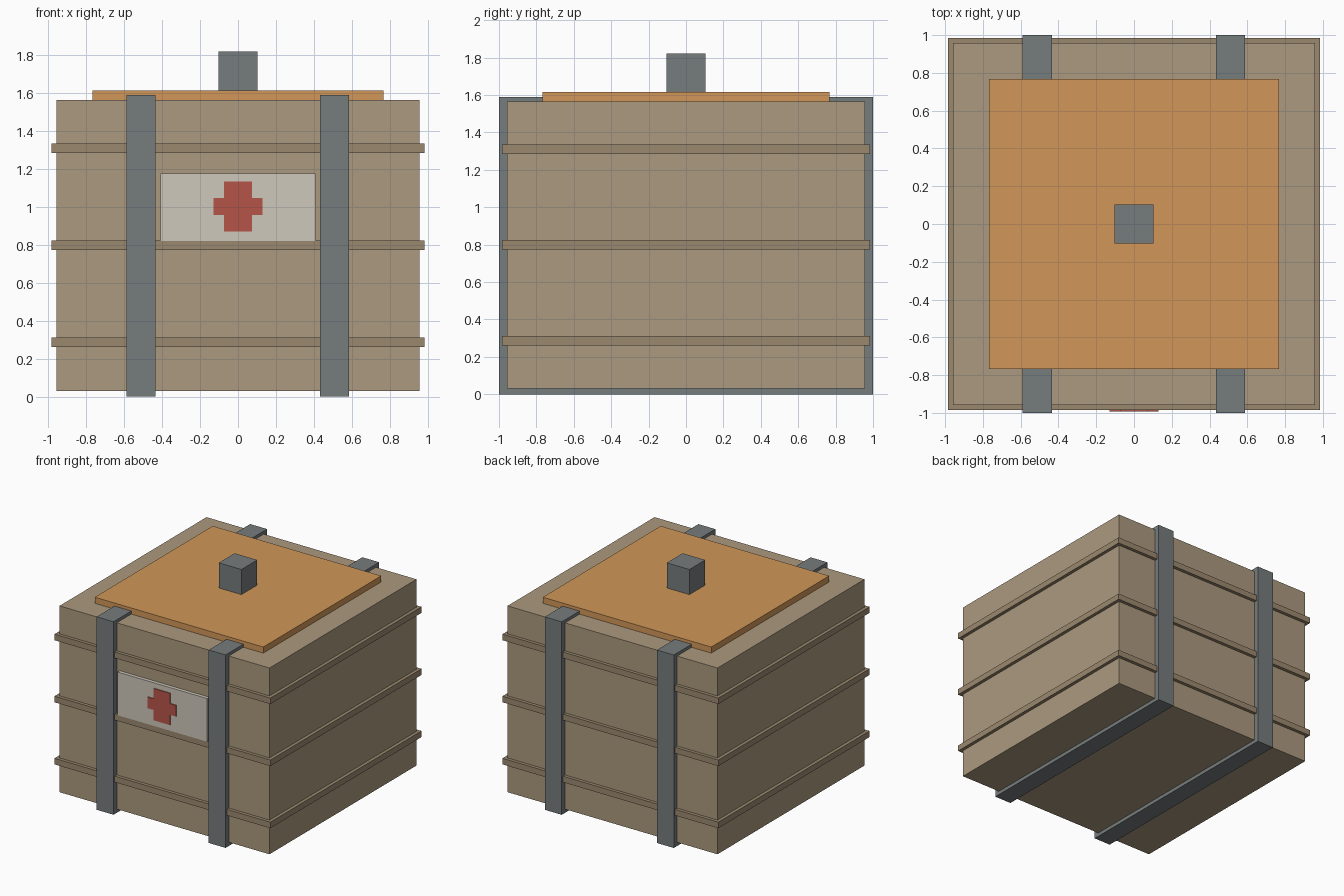
import bpy
import bmesh
from mathutils import Vector

if "Cube" in bpy.data.objects:
    bpy.data.objects.remove(bpy.data.objects["Cube"])


def material(name, color):
    m = bpy.data.materials.new(name)
    m.diffuse_color = (*color, 1)
    m.use_nodes = True
    m.node_tree.nodes["Principled BSDF"].inputs["Base Color"].default_value = m.diffuse_color
    return m


WOOD = material("wood", (0.41, 0.32, 0.21))
RIB = material("rib_wood", (0.33, 0.25, 0.16))
STEEL = material("steel", (0.18, 0.20, 0.205))
ORANGE = material("orange_lid", (0.64, 0.31, 0.10))
PAPER = material("label_grey", (0.62, 0.58, 0.50))
RED = material("red", (0.47, 0.09, 0.065))


def finish(name, bm, mat):
    bmesh.ops.recalc_face_normals(bm, faces=bm.faces)
    mesh = bpy.data.meshes.new(name)
    bm.to_mesh(mesh)
    bm.free()
    mesh.materials.append(mat)
    ob = bpy.data.objects.new(name, mesh)
    bpy.context.collection.objects.link(ob)
    return ob


def box(name, lo, hi, mat):
    lo, hi = Vector(lo), Vector(hi)
    bm = bmesh.new()
    bmesh.ops.create_cube(bm, size=1)
    for v in bm.verts:
        v.co = (lo + hi) / 2 + v.co * (hi - lo)
    return finish(name, bm, mat)


def prism(name, outline, place, w0, w1, mat):
    """Extrude a 2D outline from w0 to w1; place maps (u, v, w) to xyz."""
    bm = bmesh.new()
    face = bm.faces.new([bm.verts.new(place(u, v, w0)) for u, v in outline])
    out = bmesh.ops.extrude_face_region(bm, geom=[face])["geom"]
    shift = Vector(place(0, 0, w1)) - Vector(place(0, 0, w0))
    bmesh.ops.translate(bm, vec=shift,
                        verts=[g for g in out if isinstance(g, bmesh.types.BMVert)])
    return finish(name, bm, mat)


def band(name, lo, hi, thick, place, w0, w1, mat):
    """Closed rectangular hoop between two planes."""
    bm = bmesh.new()
    loops = []
    for inset, w in ((0, w0), (0, w1), (thick, w1), (thick, w0)):
        a, b, c, d = lo[0] + inset, lo[1] + inset, hi[0] - inset, hi[1] - inset
        loops.append([bm.verts.new(place(u, v, w))
                      for u, v in ((a, b), (c, b), (c, d), (a, d))])
    for i in range(4):
        p, q = loops[i], loops[(i + 1) % 4]
        for j in range(4):
            k = (j + 1) % 4
            bm.faces.new((p[j], p[k], q[k], q[j]))
    return finish(name, bm, mat)


# Crate body, lid and handle block
box("crate_body", (-0.957, -0.957, 0.03), (0.957, 0.957, 1.565), WOOD)
box("lid_panel", (-0.768, -0.768, 1.565), (0.768, 0.768, 1.615), ORANGE)
box("lid_handle", (-0.103, -0.103, 1.615), (0.103, 0.103, 1.822), STEEL)

# Horizontal ribs around the body
for i, z in enumerate((0.287, 0.799, 1.31)):
    band(f"rib_{i + 1}", (-0.984, -0.984), (0.984, 0.984), 0.03,
         lambda u, v, w: (u, v, w), z - 0.025, z + 0.025, RIB)

# Vertical straps wrapped around front, top, back and bottom
for side, x in (("left", -0.512), ("right", 0.51)):
    band(f"strap_{side}", (-1.0, 0.0), (1.0, 1.59), 0.045,
         lambda u, v, w: (w, u, v), x - 0.077, x + 0.077, STEEL)

# Front label with a raised cross
box("label_plate", (-0.408, -0.986, 0.822), (0.408, -0.95, 1.178), PAPER)
quarter = [(0.075, 0.131), (0.075, 0.046), (0.13, 0.046)]
cross = (quarter + [(u, -v) for u, v in reversed(quarter)]
         + [(-u, -v) for u, v in quarter] + [(-u, v) for u, v in reversed(quarter)])
prism("label_cross", cross, lambda u, v, w: (u, w, v + 1.003), -0.98, -0.993, RED)
